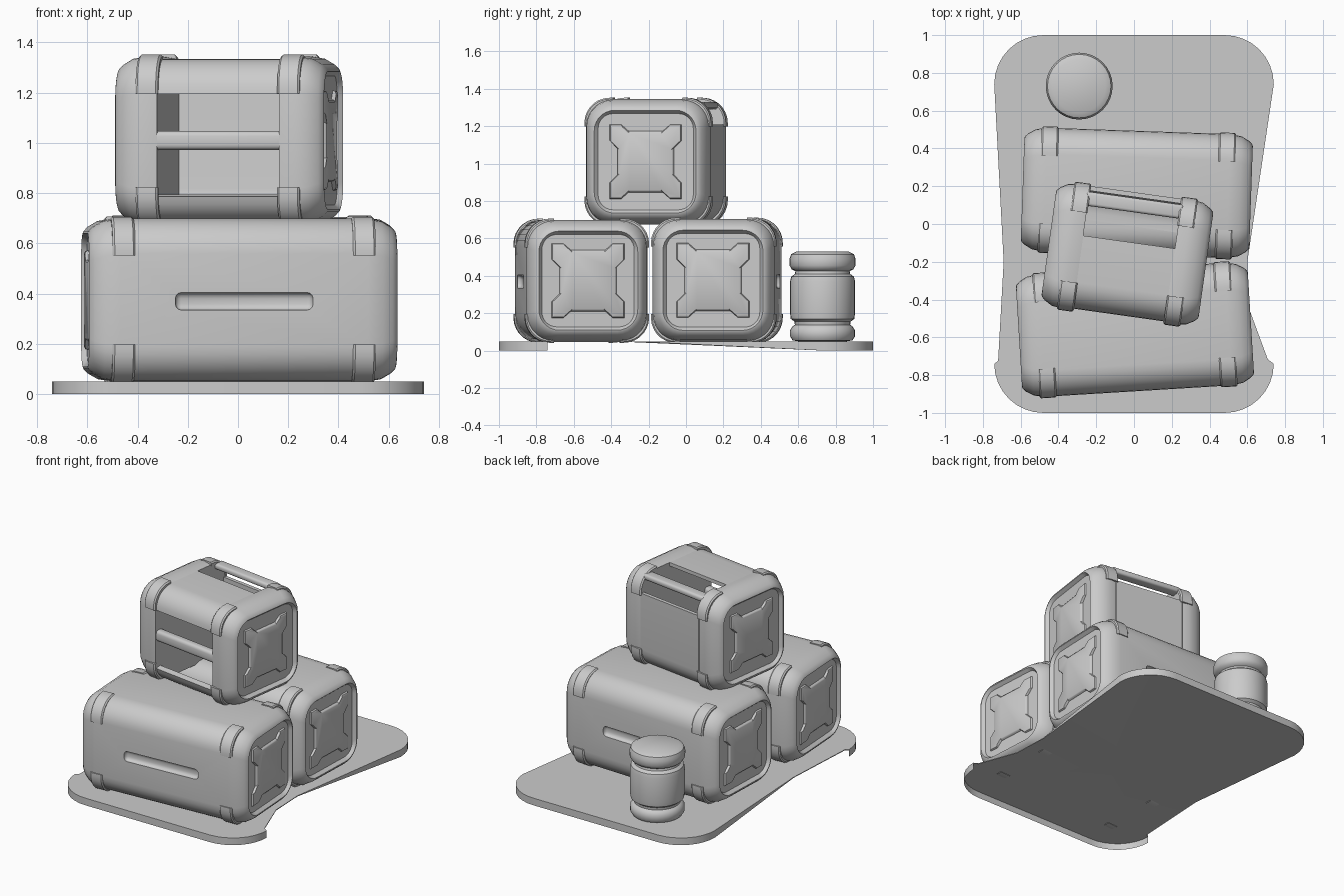
import bpy, bmesh, math
from mathutils import Matrix, Vector

if "Cube" in bpy.data.objects:
    bpy.data.objects.remove(bpy.data.objects["Cube"])

grey = bpy.data.materials.new("plain_grey")
grey.diffuse_color = (0.6, 0.6, 0.6, 1)
grey.use_nodes = True
grey.node_tree.nodes["Principled BSDF"].inputs["Base Color"].default_value = grey.diffuse_color


def finish(name, bm, m=Matrix(), fix=True):
    if fix:
        bmesh.ops.recalc_face_normals(bm, faces=bm.faces)
    bm.transform(m)
    me = bpy.data.meshes.new(name)
    bm.to_mesh(me)
    bm.free()
    me.materials.append(grey)
    ob = bpy.data.objects.new(name, me)
    bpy.context.collection.objects.link(ob)
    return ob


def corner(k, h, r, e1=0, e2=0, n=7):
    """Rounded corner k of a square section, with straight run-ins; gives (point, normal)."""
    a0 = k * math.pi / 2
    mid = a0 + math.pi / 4
    c = Vector((math.cos(mid), math.sin(mid))) * math.sqrt(2) * (h - r)
    out = []
    for i in range(n + 1):
        a = a0 + i * math.pi / 2 / n
        nv = Vector((math.cos(a), math.sin(a)))
        out.append((c + nv * r, nv))
    if e1:
        nv = out[0][1]
        out.insert(0, (out[0][0] + Vector((nv.y, -nv.x)) * e1, nv))
    if e2:
        nv = out[-1][1]
        out.append((out[-1][0] + Vector((-nv.y, nv.x)) * e2, nv))
    return out


def skin(bm, rings):
    """Bridge closed rings of points and cap both ends."""
    vr = [[bm.verts.new(p) for p in ring] for ring in rings]
    for a, b in zip(vr, vr[1:]):
        for i in range(len(a)):
            j = (i + 1) % len(a)
            bm.faces.new((a[i], a[j], b[j], b[i]))
    bm.faces.new(vr[0][::-1])
    bm.faces.new(vr[-1])


def loft(name, stations, m):
    bm = bmesh.new()
    skin(bm, [[(x, p.x, p.y) for k in range(4) for p, _ in corner(k, h, r)]
              for x, h, r in stations])
    return finish(name, bm, m)


def strip(name, path, t, x0, x1, m):
    """Curved slab following a section path, thickened inwards."""
    bm = bmesh.new()
    outer = [p for p, _ in path]
    inner = [p - nv * t for p, nv in path]
    c = 0.008
    loop = outer + inner[::-1]
    slim = [p - nv * c for p, nv in path] + inner[::-1]
    skin(bm, [[(x, p.x, p.y) for p in lp]
              for x, lp in ((x0, slim), (x0 + c, loop), (x1 - c, loop), (x1, slim))])
    return finish(name, bm, m)


def box(name, loc, size, bevel, m):
    bm = bmesh.new()
    bmesh.ops.create_cube(bm, size=1)
    bmesh.ops.scale(bm, vec=size, verts=bm.verts)
    bmesh.ops.bevel(bm, geom=bm.edges[:], offset=bevel, segments=3, profile=0.5, affect='EDGES')
    return finish(name, bm, m @ Matrix.Translation(loc))


def end_profile(L, h):
    """Stations from the wall out over the soft rim and into the end recess."""
    return [(L - .12, h, .14), (L - .06, h - .01, .14), (L - .02, h - .033, .13),
            (L - .003, h - .05, .12), (L, h - .06, .11), (L - .01, h - .068, .1),
            (L - .022, h - .078, .08)]


def end_plate(name, s, L, m):
    """Waisted panel inside the end recess."""
    q = [(.15, .07), (.19, .11), (.19, .195), (.13, .195), (.09, .16)]
    pts = (q + [(-a, b) for a, b in q[::-1]] + [(-a, -b) for a, b in q]
           + [(a, -b) for a, b in q[::-1]])
    bm = bmesh.new()
    skin(bm, [[(s * x, a * f, b * f) for a, b in pts]
              for x, f in ((L - .025, 1.03), (L - .012, 1.0), (L - .007, .95))])
    finish(name, bm, m)


def clips(name, L, h, m):
    """Eight straps wrapping the long edges near the ends."""
    for s in (-1, 1):
        x = s * (L - .135)
        for k in range(4):
            strip(name, corner(k, h + .007, .135, .02, .02), .025, x - .045, x + .045, m)


def placed(x, y, z, deg):
    return Matrix.Translation((x, y, z)) @ Matrix.Rotation(math.radians(deg), 4, 'Z')


def canister(name, L, h, m):
    half = end_profile(L, h)
    body = loft(name + "_body", [(-x, a, r) for x, a, r in half[::-1]] + half, m)
    # grip slots pressed into the long sides
    for s in (-1, 1):
        cut = box("slot_cutter", (0.0, s * h, -.005), (.55, .05, .07), .024, m)
        mod = body.modifiers.new("slot", 'BOOLEAN')
        mod.operation = 'DIFFERENCE'
        mod.solver = 'EXACT'
        mod.object = cut
        bpy.context.view_layer.objects.active = body
        bpy.ops.object.modifier_apply(modifier=mod.name)
        bpy.data.objects.remove(cut)
        end_plate(name + "_end_plate", s, L, m)
    clips(name + "_clip", L, h, m)


# two closed canisters side by side
canister("front_canister", .615, .325, placed(.005, -.56, .374, 3.5))
canister("rear_canister", .605, .328, placed(.015, .165, .376, -2))

# open canister on top: end caps joined by partial walls and bars
m = placed(-.035, -.16, 1.01, -8)
L, h = .42, .335
for s in (-1, 1):
    loft("top_end_cap", [(s * x, a, r) for x, a, r in [(.245, h - .01, .14)] + end_profile(L, h)], m)
    end_plate("top_end_plate", s, L, m)
clips("top_clip", L, h, m)
strip("top_panel", corner(1, h - .01, .14, .25, .0), .025, -.26, .26, m)
strip("back_panel", corner(3, h - .005, .14, .04, .39), .025, -.26, .26, m)
strip("lower_front_bar", corner(2, h - .01, .13)[1:], .04, -.26, .26, m)
box("rear_top_bar", (0, .262, .3), (.52, .075, .04), .015, m)
box("grip_bar", (0, -.29, 0), (.54, .06, .075), .02, m)

# jar with lid, turned from a profile
prof = [(.13, .05), (.16, .055), (.173, .075), (.173, .11), (.16, .13), (.148, .138),
        (.15, .155), (.17, .17), (.174, .2), (.174, .37), (.168, .395), (.148, .41),
        (.145, .425), (.165, .435), (.176, .455), (.177, .49), (.168, .515), (.14, .53)]
bm = bmesh.new()
skin(bm, [[(r * math.cos(i * math.pi / 16), r * math.sin(i * math.pi / 16), z)
           for i in range(32)] for r, z in prof])
finish("jar", bm, Matrix.Translation((-.29, .73, 0)))


# thin pallet: wedge that thickens to the back, with a hanging lip at the front
def rounded_end(cx_first, cy, a0, low):
    pts = []
    for j, cx in enumerate((cx_first, -cx_first)):
        for i in range(9):
            a = math.radians(a0 + 90 * j + i * 11.25)
            pts.append((cx + .26 * math.cos(a), cy + .26 * math.sin(a), low))
    return pts


front = rounded_end(-.48, -.74, 180, .045)
back = rounded_end(.48, .74, 0, .0)
outline = (front + [(.715, -.735, .045), (.61, -.45, .045), (.6, -.2, .045)]
           + back + [(-.69, -.2, .045), (-.72, -.735, .045)])
bm = bmesh.new()
mid_top = bm.verts.new((0, -.2, .05))
mid_low = bm.verts.new((-.05, -.28, .045))
top = [bm.verts.new((x, y, .05)) for x, y, _ in outline]
low = [bm.verts.new(p) for p in outline]
for i in range(len(outline)):
    j = (i + 1) % len(outline)
    bm.faces.new((mid_top, top[i], top[j]))
    bm.faces.new((mid_low, low[j], low[i]))
    bm.faces.new((top[i], low[i], low[j], top[j]))
foot = [bm.verts.new((x, y, 0)) for x, y, _ in front]
for i in range(len(front) - 1):
    bm.faces.new((low[i], foot[i], foot[i + 1], low[i + 1]))
finish("pallet", bm, fix=False)

# smooth shading with kept edges
for ob in bpy.context.scene.objects:
    ob.select_set(True)
    bpy.context.view_layer.objects.active = ob
bpy.ops.object.shade_smooth_by_angle(angle=math.radians(38))
